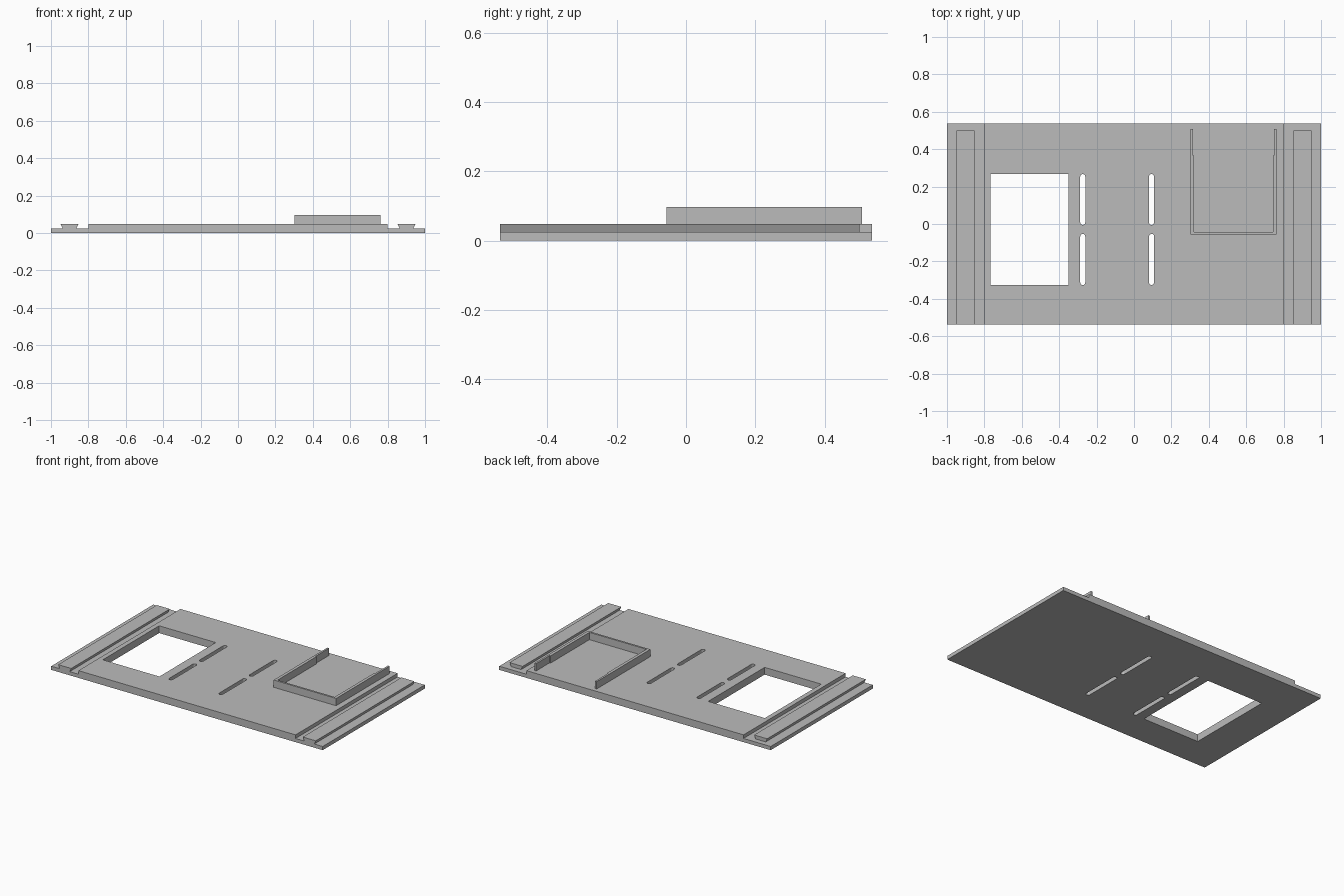
import bpy, bmesh, math
from mathutils import Vector

if "Cube" in bpy.data.objects:
    bpy.data.objects.remove(bpy.data.objects["Cube"], do_unlink=True)

grey = bpy.data.materials.new("plain grey")
grey.use_nodes = True
grey.diffuse_color = (0.5, 0.5, 0.5, 1)
grey.node_tree.nodes["Principled BSDF"].inputs["Base Color"].default_value = (0.5, 0.5, 0.5, 1)

HALF_Y, STEP, TOP, WALL_TOP = 0.537, 0.0245, 0.0485, 0.097


def prism(name, profile, start, direction):
    """Extrude a closed profile of 3D points along a direction."""
    bm = bmesh.new()
    face = bm.faces.new([bm.verts.new(p) for p in profile])
    moved = bmesh.ops.extrude_face_region(bm, geom=[face])["geom"]
    verts = [v for v in moved if isinstance(v, bmesh.types.BMVert)]
    bmesh.ops.translate(bm, vec=Vector(direction), verts=verts)
    bmesh.ops.translate(bm, vec=Vector(start), verts=bm.verts)
    bmesh.ops.recalc_face_normals(bm, faces=bm.faces)
    mesh = bpy.data.meshes.new(name)
    bm.to_mesh(mesh)
    bm.free()
    mesh.materials.append(grey)
    obj = bpy.data.objects.new(name, mesh)
    bpy.context.collection.objects.link(obj)
    return obj


def cut(target, cutter):
    """Subtract a cutter from the target and discard the cutter."""
    cutter.hide_render = True
    mod = target.modifiers.new("cut", 'BOOLEAN')
    mod.operation = 'DIFFERENCE'
    mod.solver = 'EXACT'
    mod.object = cutter
    bpy.context.view_layer.objects.active = target
    bpy.ops.object.modifier_apply(modifier=mod.name)
    bpy.data.objects.remove(cutter, do_unlink=True)


# Base plate with a lower flange on both ends
half = [(1, 0), (1, STEP), (0.8, STEP), (0.8, TOP)]
section = half + [(-x, z) for x, z in reversed(half)]
plate = prism("base_plate", [(x, 0, z) for x, z in section],
              (0, -HALF_Y, 0), (0, 2 * HALF_Y, 0))

# Square window
x0, x1, y0, y1 = -0.768, -0.351, -0.326, 0.267
cut(plate, prism("window_cutter", [(x0, y0, 0), (x1, y0, 0), (x1, y1, 0), (x0, y1, 0)],
                 (0, 0, -0.1), (0, 0, 0.3)))

# Four rounded slots
RADIUS, SEGMENTS = 0.0135, 8
for cx in (-0.274, 0.094):
    for low, high in ((-0.326, -0.053), (-0.005, 0.267)):
        outline = []
        for cy, turn in ((high - RADIUS, 0), (low + RADIUS, math.pi)):
            for i in range(SEGMENTS + 1):
                a = turn + math.pi * i / SEGMENTS
                outline.append((cx + RADIUS * math.cos(a), cy + RADIUS * math.sin(a), 0))
        cut(plate, prism("slot_cutter", outline, (0, 0, -0.1), (0, 0, 0.3)))

# Dovetail rails, wider at the top
for side, name in ((1, "left_rail"), (-1, "right_rail")):
    trapezoid = [(0.864, STEP), (0.938, STEP), (0.949, TOP), (0.853, TOP)]
    prism(name, [(side * x, 0, z) for x, z in trapezoid],
          (0, -HALF_Y, 0), (0, HALF_Y + 0.501, 0))

# Open holder wall with thinner arm ends
centre, half_w = 0.532, 0.23
arm = [(half_w, -0.056), (half_w, 0.508), (half_w - 0.013, 0.508),
       (half_w - 0.013, 0.367), (half_w - 0.02, 0.367), (half_w - 0.02, -0.043)]
outline = arm + [(-x, y) for x, y in reversed(arm)]
prism("holder_wall", [(centre + x, y, 0) for x, y in outline],
      (0, 0, TOP), (0, 0, WALL_TOP - TOP))
